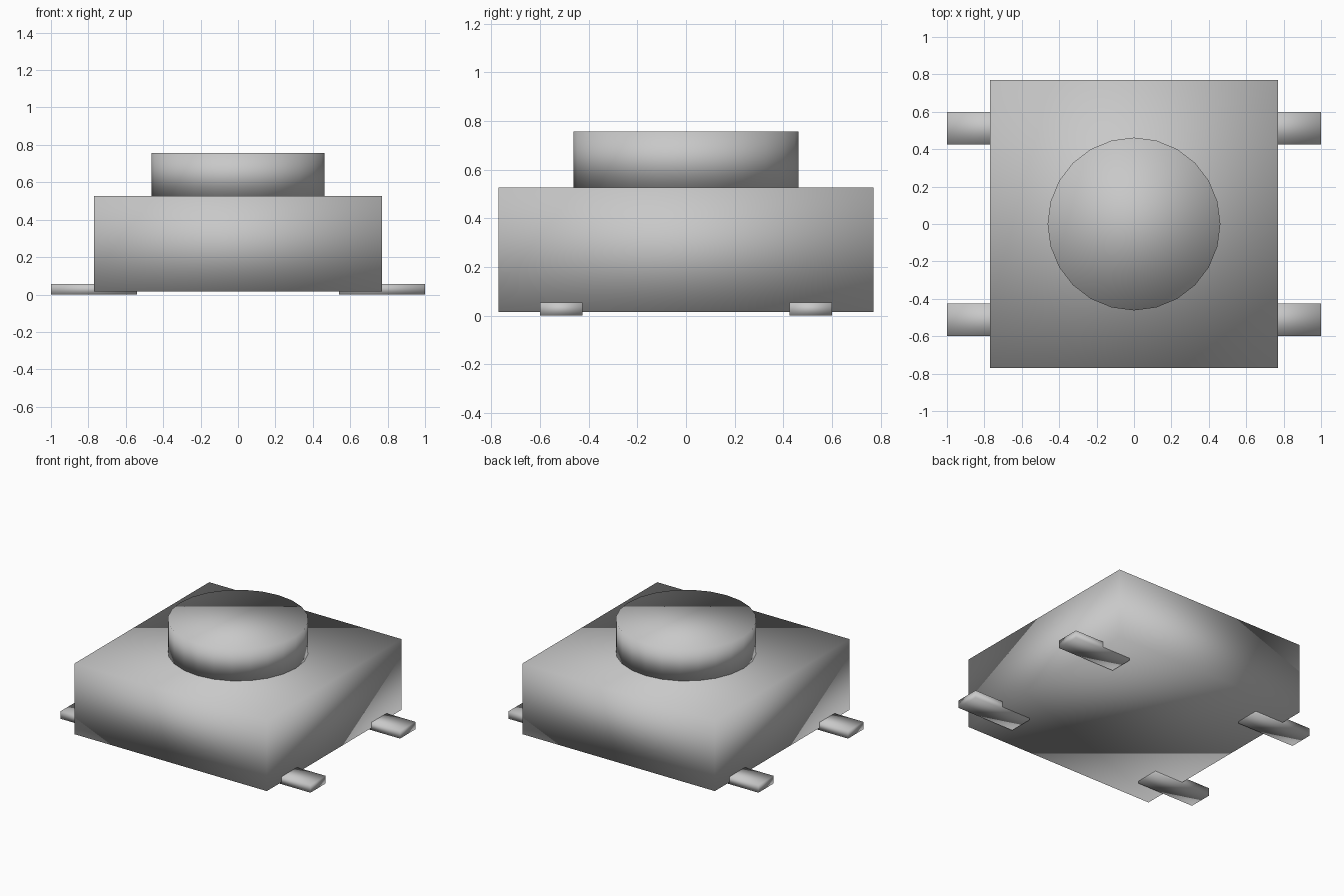
import bpy
import bmesh
from mathutils import Matrix, Vector

cube = bpy.data.objects.get("Cube")
if cube:
    bpy.data.objects.remove(cube, do_unlink=True)

# One plain grey for the whole switch
grey = bpy.data.materials.new("grey")
grey.use_nodes = True
color = (0.58, 0.58, 0.58, 1.0)
grey.diffuse_color = color
grey.node_tree.nodes["Principled BSDF"].inputs["Base Color"].default_value = color


def finish(name, bm):
    """Turn a bmesh into a smooth-shaded object."""
    for face in bm.faces:
        face.smooth = True
    mesh = bpy.data.meshes.new(name)
    bm.to_mesh(mesh)
    bm.free()
    mesh.materials.append(grey)
    obj = bpy.data.objects.new(name, mesh)
    bpy.context.collection.objects.link(obj)
    return obj


def box(name, low, high):
    """Box between two opposite corners."""
    low, high = Vector(low), Vector(high)
    bm = bmesh.new()
    matrix = Matrix.Translation((low + high) / 2) @ Matrix.Diagonal((*(high - low), 1))
    bmesh.ops.create_cube(bm, size=1, matrix=matrix)
    return finish(name, bm)


def cylinder(name, radius, bottom, top, sides):
    """Upright cylinder on the z axis."""
    bm = bmesh.new()
    bmesh.ops.create_cone(bm, cap_ends=True, segments=sides, radius1=radius,
                          radius2=radius, depth=top - bottom,
                          matrix=Matrix.Translation((0, 0, (bottom + top) / 2)))
    return finish(name, bm)


# Square housing, raised slightly on its leads
HALF, BASE, TOP = 0.77, 0.015, 0.527
box("housing", (-HALF, -HALF, BASE), (HALF, HALF, TOP))

# Round push button
cylinder("push_button", 0.462, TOP, 0.757, 24)

# Four flat leads, partly tucked under the housing
for side, sx in (("left", 1), ("right", -1)):
    for end, sy in (("front", -1), ("back", 1)):
        xs = sorted((sx * 0.54, sx))
        ys = sorted((sy * 0.425, sy * 0.6))
        box(f"{end}_{side}_lead", (xs[0], ys[0], 0), (xs[1], ys[1], 0.055))
